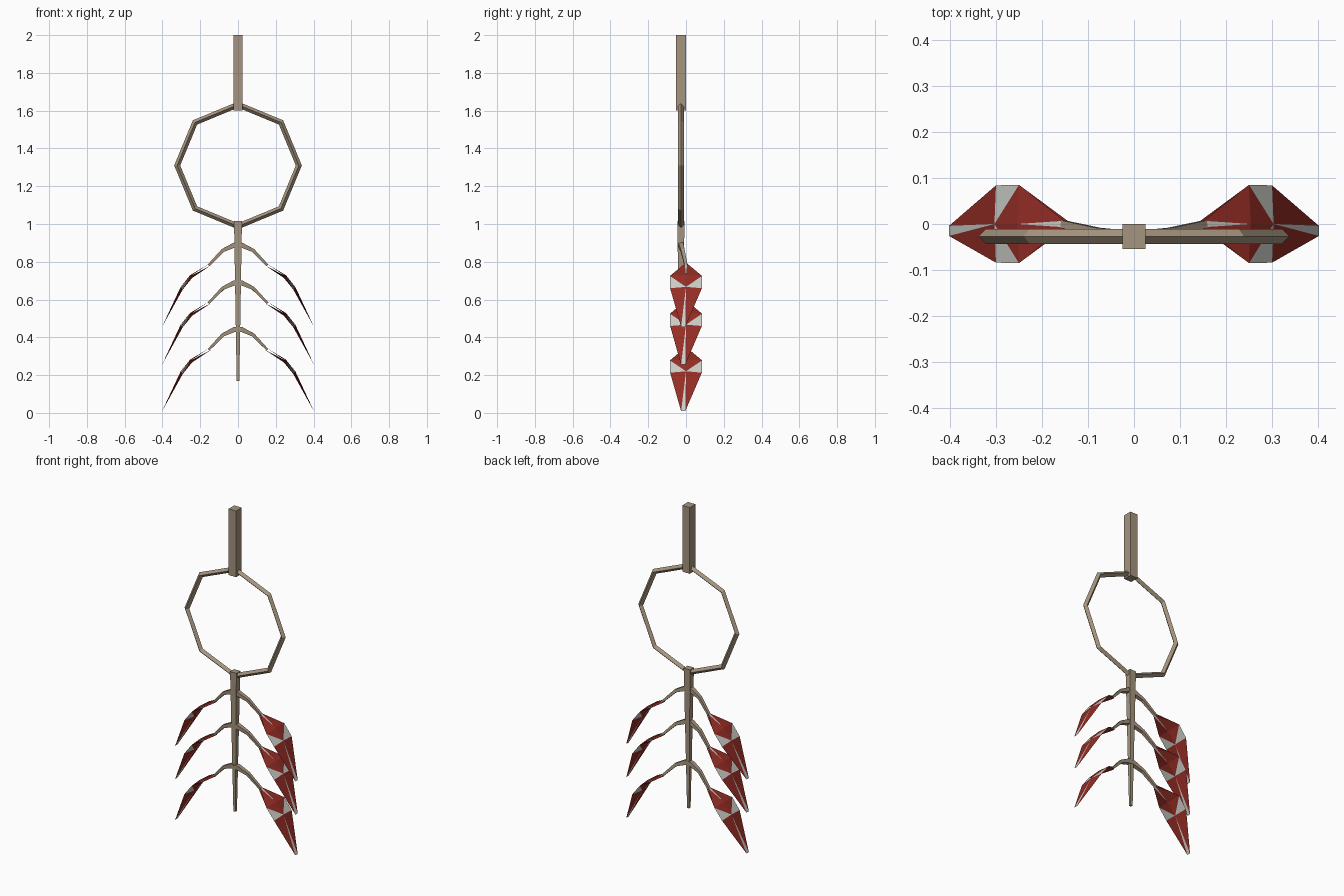
import bpy, bmesh, math
from mathutils import Vector

cube = bpy.data.objects.get("Cube")
if cube:
    bpy.data.objects.remove(cube, do_unlink=True)


def material(name, rgb):
    m = bpy.data.materials.new(name)
    m.use_nodes = True
    m.diffuse_color = (*rgb, 1)
    m.node_tree.nodes["Principled BSDF"].inputs["Base Color"].default_value = (*rgb, 1)
    return m


WOOD = material("tan wood", (0.38, 0.30, 0.21))
RED = material("feather red", (0.30, 0.026, 0.018))
WHITE = material("feather white", (0.60, 0.61, 0.57))
Y = -0.027  # depth of the frame


def finish(name, bm, mats):
    bmesh.ops.recalc_face_normals(bm, faces=bm.faces)
    mesh = bpy.data.meshes.new(name)
    bm.to_mesh(mesh)
    bm.free()
    for m in mats:
        mesh.materials.append(m)
    obj = bpy.data.objects.new(name, mesh)
    bpy.context.collection.objects.link(obj)
    return obj


def rod(name, path, sizes):
    """Square rod swept along a path, given (half width, half depth) at each point."""
    bm = bmesh.new()
    pts = [Vector(p) for p in path]
    rings = []
    for i, p in enumerate(pts):
        along = (pts[min(i + 1, len(pts) - 1)] - pts[max(i - 1, 0)]).normalized()
        side = Vector((0, 1, 0)).cross(along).normalized()
        deep = along.cross(side)
        w, d = sizes[i]
        rings.append([bm.verts.new(p + side * w * a + deep * d * b)
                      for a, b in ((1, 1), (-1, 1), (-1, -1), (1, -1))])
    for r, q in zip(rings, rings[1:]):
        for j in range(4):
            bm.faces.new((r[j], r[(j + 1) % 4], q[(j + 1) % 4], q[j]))
    bm.faces.new(rings[0])
    bm.faces.new(rings[-1])
    return finish(name, bm, [WOOD])


def feather(name, s, dz):
    """Thin ridged leaf: red panels, white side wedges and white quill."""
    bm = bmesh.new()

    def v(x, y, z, lift=0):
        return bm.verts.new((s * (x + 0.6 * lift), y, z + dz + 0.8 * lift))

    tip = {t: v(0.402, -0.015 + 0.011 * t, 0.456) for t in (-1, 1)}
    shoulder = {t: v(0.25, 0.085 * t, 0.725) for t in (-1, 1)}
    corner = {t: v(0.30, 0.084 * t, 0.66) for t in (-1, 1)}

    def face(verts, white):
        bm.faces.new(verts).material_index = int(white)

    for k in (-1, 1):
        base = {t: v(0.148, 0.007 * t, 0.785, 0.006 * k) for t in (-1, 1)}
        upper = v(0.248, 0, 0.722, 0.009 * k)
        lower = v(0.298, 0, 0.66, 0.009 * k)
        face((base[-1], base[1], upper), True)
        face((lower, tip[1], tip[-1]), True)
        for t in (-1, 1):
            face((base[t], shoulder[t], upper), False)
            face((upper, shoulder[t], lower), False)
            face((shoulder[t], corner[t], lower), True)
            face((lower, corner[t], tip[t]), False)
    return finish(name, bm, [RED, WHITE])


# Handle and tapered stem
rod("handle", [(0, Y, 1.6), (0, Y, 2.0)], [(0.025, 0.027)] * 2)
rod("stem", [(0, Y, 0.17), (0, Y, 1.015)], [(0.007, 0.007), (0.021, 0.019)])

# Eight-sided hoop
bpy.ops.mesh.primitive_torus_add(major_segments=8, minor_segments=4, major_radius=0.322,
                                 minor_radius=0.016, location=(0, Y, 1.31),
                                 rotation=(math.pi / 2, 0, 0))
hoop = bpy.context.object
hoop.name = "hoop"
hoop.data.materials.append(WOOD)
for p in hoop.data.polygons:
    p.use_smooth = False

# Three pairs of drooping branches with feathers
for level, dz in (("upper", 0), ("middle", -0.2), ("lower", -0.447)):
    for side, s in (("left", 1), ("right", -1)):
        path = [(0, Y, 0.89), (s * 0.02, Y, 0.888), (s * 0.08, -0.018, 0.86), (s * 0.155, 0, 0.782)]
        rod(f"{level}_{side}_branch", [(x, y, z + dz) for x, y, z in path],
            [(0.013, 0.013), (0.013, 0.013), (0.009, 0.010), (0.006, 0.008)])
        feather(f"{level}_{side}_feather", s, dz)
